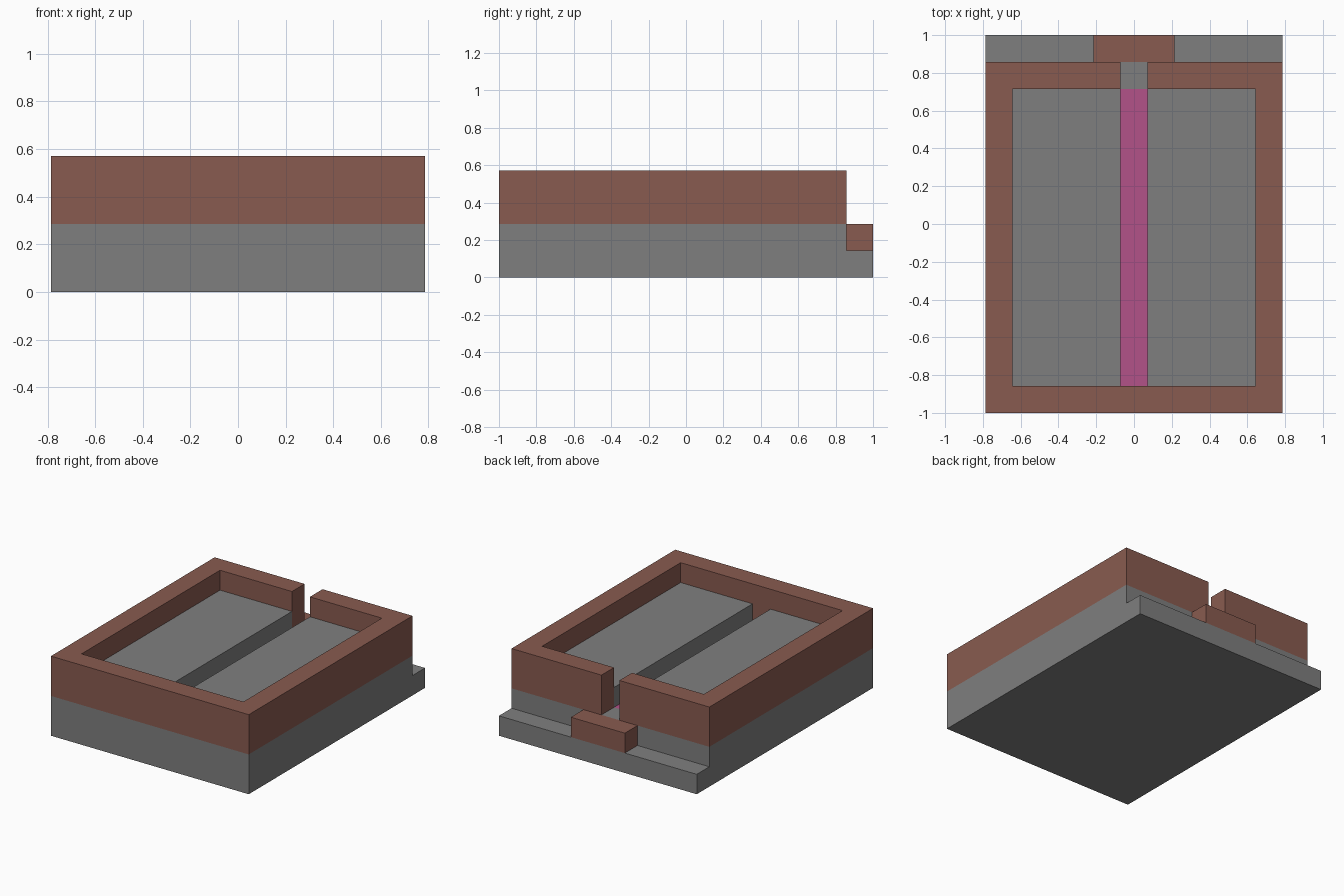
import bpy
import bmesh
from mathutils import Vector

U = 1 / 7            # grid module
HALF_W = 5.5 * U     # half of the overall width
SLOT = 0.5 * U       # half width of the channel and rear gap

cube = bpy.data.objects.get("Cube")
if cube:
    bpy.data.objects.remove(cube, do_unlink=True)


def material(name, color):
    m = bpy.data.materials.new(name)
    m.use_nodes = True
    m.diffuse_color = (*color, 1)
    m.node_tree.nodes["Principled BSDF"].inputs["Base Color"].default_value = (*color, 1)
    return m


grey = material("stone grey", (0.212, 0.212, 0.212))
brown = material("clay brown", (0.25, 0.105, 0.08))
pink = material("channel pink", (0.45, 0.085, 0.25))


def extrude(name, points, direction, mats, edit=None):
    """Extrude a flat outline along a direction into a closed solid."""
    bm = bmesh.new()
    face = bm.faces.new([bm.verts.new(p) for p in points])
    new = bmesh.ops.extrude_face_region(bm, geom=[face], use_keep_orig=True)["geom"]
    moved = [v for v in new if isinstance(v, bmesh.types.BMVert)]
    bmesh.ops.translate(bm, verts=moved, vec=Vector(direction))
    bmesh.ops.recalc_face_normals(bm, faces=bm.faces)
    if edit:
        edit(bm)
    mesh = bpy.data.meshes.new(name)
    bm.to_mesh(mesh)
    bm.free()
    for m in mats:
        mesh.materials.append(m)
    obj = bpy.data.objects.new(name, mesh)
    bpy.context.collection.objects.link(obj)
    return obj


def block(name, x0, x1, y0, y1, z0, z1, mat):
    outline = [(x0, y0, z0), (x1, y0, z0), (x1, y1, z0), (x0, y1, z0)]
    return extrude(name, outline, (0, 0, z1 - z0), [mat])


# Stepped base, with the channel floor cut into its top and coloured
def colour_channel(bm):
    cuts = [((-SLOT, 0, 0), (1, 0, 0)), ((SLOT, 0, 0), (1, 0, 0)),
            ((0, -6 * U, 0), (0, 1, 0)), ((0, 5 * U, 0), (0, 1, 0))]
    for co, no in cuts:
        bmesh.ops.bisect_plane(bm, geom=bm.verts[:] + bm.edges[:] + bm.faces[:],
                               plane_co=co, plane_no=no)
    for f in bm.faces:
        c = f.calc_center_median()
        if f.normal.z > 0.9 and abs(c.x) < SLOT and -6 * U < c.y < 5 * U:
            f.material_index = 1


step = [(-7, 0), (7, 0), (7, 1), (6, 1), (6, 2), (-7, 2)]
extrude("stepped_base", [(-HALF_W, y * U, z * U) for y, z in step],
        (2 * HALF_W, 0, 0), [grey, pink], colour_channel)

# Rim wall, open at the rear gap
half = [(0.5, 6), (5.5, 6), (5.5, -7)]
inner = [(4.5, -6), (4.5, 5), (0.5, 5)]
mirror = lambda pts: [(-x, y) for x, y in reversed(pts)]
outline = half + mirror(half) + mirror(inner) + inner
extrude("rim_wall", [(x * U, y * U, 2 * U) for x, y in outline], (0, 0, 2 * U), [brown])

# Raised floors either side of the channel
for side, s in (("left", 1), ("right", -1)):
    a, b = sorted((s * SLOT, s * 4.5 * U))
    block(side + "_raised_floor", a, b, -6 * U, 5 * U, 2 * U, 3 * U, grey)

# Doorstep on the rear ledge
block("rear_doorstep", -1.5 * U, 1.5 * U, 6 * U, 7 * U, U, 2 * U, brown)
